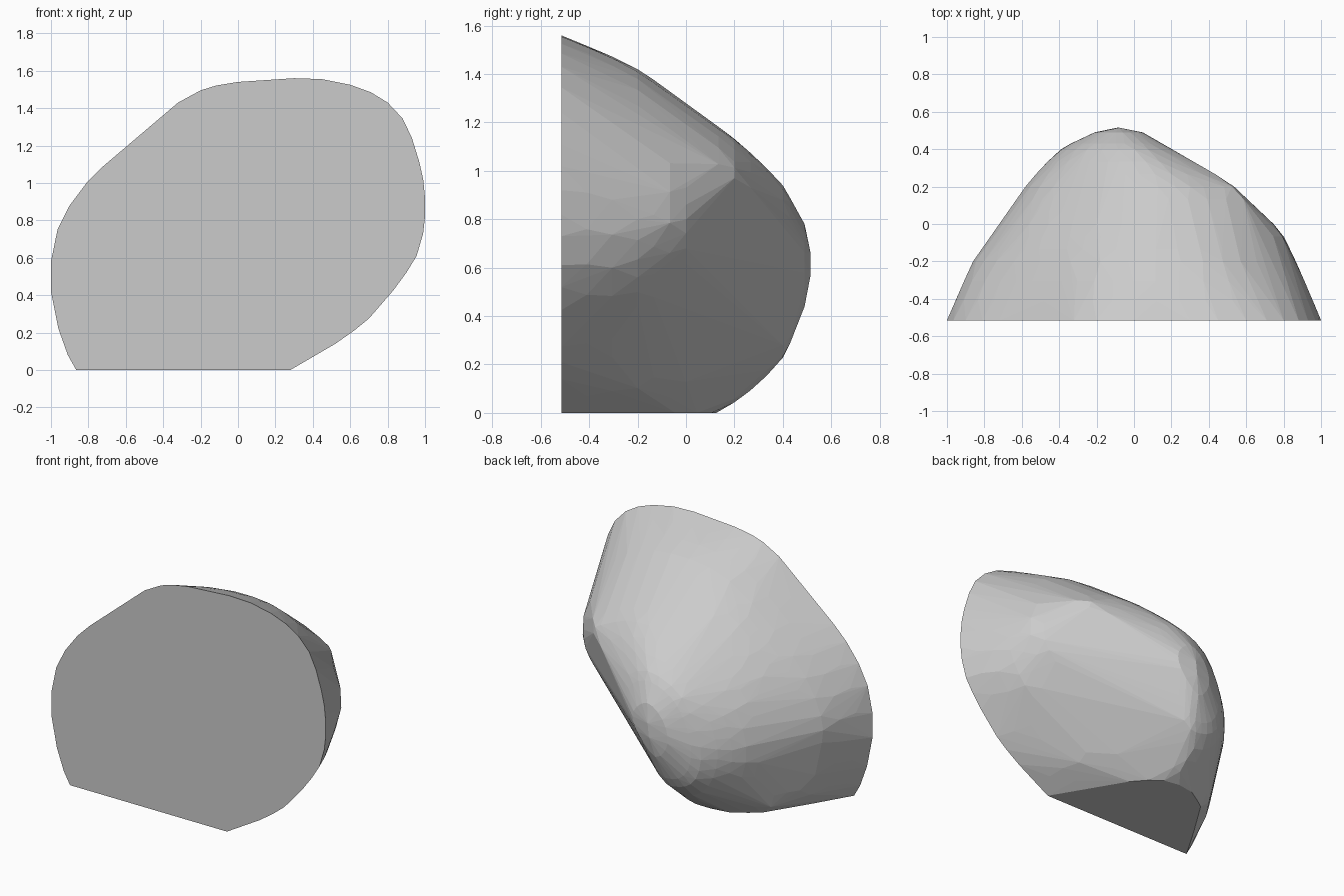
import bpy, bmesh
from math import cos, sin, pi
from mathutils import Vector

if "Cube" in bpy.data.objects:
    bpy.data.objects.remove(bpy.data.objects["Cube"])

# Flat front outline (x, z)
FRONT = [(-.865, 0), (.28, 0), (.52, .14), (.62, .21), (.70, .275), (.83, .425), (.90, .52), (.955, .61),
         (.99, .73), (1, .82), (1, .92), (.99, 1.02), (.97, 1.11), (.93, 1.24), (.88, 1.345), (.80, 1.43),
         (.71, 1.485), (.60, 1.525), (.45, 1.555), (.30, 1.56), (0, 1.54), (-.12, 1.52),
         (-.2, 1.495), (-.32, 1.43), (-.72, 1.09), (-.81, 1.0), (-.90, .88), (-.965, .75), (-1, .58),
         (-1, .42), (-.96, .22), (-.91, .08)]

# Shrinking cross-sections toward the back, each (x, z)
MIDDLE_A = [(-.66, 0), (.09, 0), (.58, .37), (.78, .56), (.865, .80), (.79, 1.10),
            (.57, 1.335), (.25, 1.42), (-.18, 1.35), (-.64, .98), (-.845, .64), (-.825, .37)]
MIDDLE_B = [(-.55, 0), (-.04, 0), (.47, .46), (.70, .68), (.745, .86), (.66, 1.07),
            (.45, 1.215), (.2, 1.275), (-.2, 1.2), (-.56, .9), (-.705, .56), (-.66, .23)]
BACK_A = [(-.27, .055), (-.08, .13), (.38, .71), (.535, .97), (.43, 1.06), (.22, 1.13),
          (-.08, 1.09), (-.43, .85), (-.58, .52), (-.5, .22)]
BACK_B = [(-.22, .235), (-.08, .28), (.15, .66), (.18, .83), (0, .94),
          (-.25, .83), (-.385, .54), (-.35, .32)]
TIP = [(-.12, .44), (.02, .58), (.04, .70), (-.06, .78), (-.17, .70), (-.21, .55)]
# Rounded back end of the flat base (x, y)
BASE_END = [(.15, -.295), (0, -.045), (-.08, .045), (-.16, .105), (-.27, .125),
            (-.39, .105), (-.48, .05), (-.57, -.04), (-.72, -.27)]


def smooth_ring(points, steps=3):
    """Closed spline through the points, kept above the ground."""
    p = [Vector(q) for q in points]
    n, out = len(p), []
    for i in range(n):
        a, b, c, d = p[i - 1], p[i], p[(i + 1) % n], p[(i + 2) % n]
        for k in range(steps):
            t = k / steps
            v = b + .5 * t * (c - a + t * (2 * a - 5 * b + 4 * c - d + t * (3 * (b - c) + d - a)))
            out.append((v.x, max(0, v.y)))
    return out


def resample(ring, count=40):
    """Points where evenly spaced rays from the ring centre meet its outline."""
    pts = [Vector(q) for q in ring]
    centre = Vector(((min(p.x for p in pts) + max(p.x for p in pts)) / 2,
                     (min(p.y for p in pts) + max(p.y for p in pts)) / 2))
    out = []
    for k in range(count):
        ray = Vector((cos(2 * pi * k / count), sin(2 * pi * k / count)))
        reach = 0
        for p, q in zip(pts, pts[1:] + pts[:1]):
            edge, start = q - p, p - centre
            det = ray.x * edge.y - ray.y * edge.x
            if abs(det) > 1e-9:
                r = (start.x * edge.y - start.y * edge.x) / det
                s = (start.x * ray.y - start.y * ray.x) / det
                if -1e-6 <= s <= 1 + 1e-6:
                    reach = max(reach, r)
        out.append(centre + ray * reach)
    return out


sections = [(-.515, FRONT)] + [(y, smooth_ring(r)) for y, r in
            ((-.2, MIDDLE_A), (0, MIDDLE_B), (.2, BACK_A), (.4, BACK_B), (.49, TIP))]
cloud = [(x, y, z) for y, ring in sections for x, z in ring]
cloud += [(x, y, 0) for x, y in BASE_END]
cloud += [(-.09, .515, .57), (-.08, .515, .66)]

# In-between sections that round the skin from front to back
ys = [y for y, _ in sections]
rings = [resample(r) for _, r in sections]
for i in range(len(ys) - 1):
    lo, hi = max(i - 1, 0), min(i + 2, len(ys) - 1)
    h = ys[i + 1] - ys[i]
    for k in range(40):
        p, q = rings[i][k], rings[i + 1][k]
        m1 = (rings[hi][k] - p) / (ys[hi] - ys[i]) * h
        m0 = (q - rings[lo][k]) / (ys[i + 1] - ys[lo]) * h if i else (q - p) * 1.5 - m1 / 2
        for t in (1 / 3, 2 / 3):
            v = (p + (q - p) * t * t * (3 - 2 * t) + m0 * t * (1 - t) ** 2
                 - m1 * t * t * (1 - t))
            # the base outline is set by BASE_END, so skip rays close to the ground
            if v.y > .02:
                cloud.append((v.x, ys[i] + h * t, v.y))

# Rounded boulder half: convex skin over the sections
bm = bmesh.new()
for co in cloud:
    bm.verts.new(co)
hull = bmesh.ops.convex_hull(bm, input=bm.verts)
loose = {g for g in hull["geom_interior"] + hull["geom_unused"] if isinstance(g, bmesh.types.BMVert)}
bmesh.ops.delete(bm, geom=list(loose), context="VERTS")
bmesh.ops.dissolve_limit(bm, angle_limit=.01, verts=bm.verts, edges=bm.edges)
bmesh.ops.recalc_face_normals(bm, faces=bm.faces)

mesh = bpy.data.meshes.new("boulder")
bm.to_mesh(mesh)
bm.free()
boulder = bpy.data.objects.new("boulder", mesh)
bpy.context.collection.objects.link(boulder)
